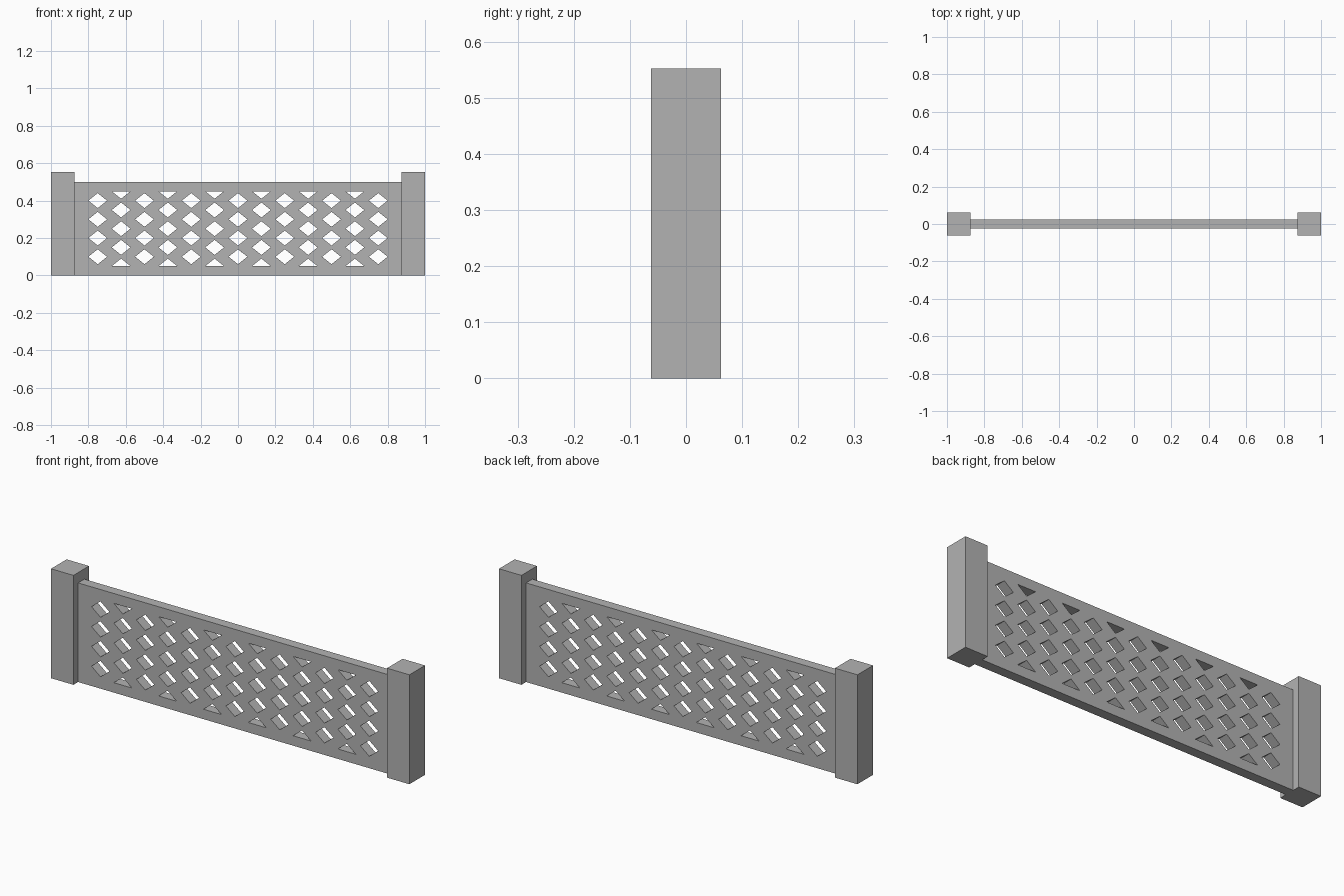
import bpy
import bmesh
from mathutils import Matrix

cube = bpy.data.objects.get("Cube")
if cube:
    bpy.data.objects.remove(cube, do_unlink=True)

grey = bpy.data.materials.new("grey")
grey.use_nodes = True
colour = (0.45, 0.45, 0.45, 1)
grey.diffuse_color = colour
grey.node_tree.nodes["Principled BSDF"].inputs["Base Color"].default_value = colour

PANEL_X, PANEL_Y, PANEL_TOP = 0.875, 0.025, 0.5
POST_W, POST_D, POST_H = 0.125, 0.124, 0.552
PITCH_X, PITCH_Z = 0.125, 0.1
HOLE_X, HOLE_Z = 0.05, 0.04


def finish(name, bm):
    bmesh.ops.recalc_face_normals(bm, faces=bm.faces)
    mesh = bpy.data.meshes.new(name)
    bm.to_mesh(mesh)
    bm.free()
    mesh.materials.append(grey)
    obj = bpy.data.objects.new(name, mesh)
    bpy.context.collection.objects.link(obj)
    return obj


def box(name, centre, size):
    bm = bmesh.new()
    bmesh.ops.create_cube(bm, size=1, matrix=Matrix.Translation(centre) @ Matrix.Diagonal((*size, 1)))
    return finish(name, bm)


def add_hole(bm, x, z, up=True, down=True):
    # Diamond prism, or just its upper or lower half
    outline = [(x - HOLE_X, z), (x + HOLE_X, z)]
    if up:
        outline.append((x, z + HOLE_Z))
    if down:
        outline.insert(1, (x, z - HOLE_Z))
    face = bm.faces.new([bm.verts.new((px, -0.1, pz)) for px, pz in outline])
    side = bmesh.ops.extrude_face_region(bm, geom=[face])["geom"]
    moved = [v for v in side if isinstance(v, bmesh.types.BMVert)]
    bmesh.ops.translate(bm, vec=(0, 0.2, 0), verts=moved)


# End posts
for name, side in (("left_post", 1), ("right_post", -1)):
    box(name, (side * (1 - POST_W / 2), 0, POST_H / 2), (POST_W, POST_D, POST_H))

# Lattice holes: full columns alternate with staggered ones clipped by the rails
cutter_bm = bmesh.new()
for column in range(-6, 7):
    x = column * PITCH_X
    if column % 2 == 0:
        for row in range(1, 5):
            add_hole(cutter_bm, x, row * PITCH_Z)
    else:
        for row in range(5):
            add_hole(cutter_bm, x, (row + 0.5) * PITCH_Z, up=row < 4, down=row > 0)
cutter = finish("lattice_cutter", cutter_bm)
cutter.hide_render = True
cutter.hide_viewport = True

# Pierced panel
panel = box("lattice_panel", (0, 0, PANEL_TOP / 2), (2 * PANEL_X, 2 * PANEL_Y, PANEL_TOP))
cut = panel.modifiers.new("lattice_holes", 'BOOLEAN')
cut.operation = 'DIFFERENCE'
cut.solver = 'EXACT'
cut.object = cutter
